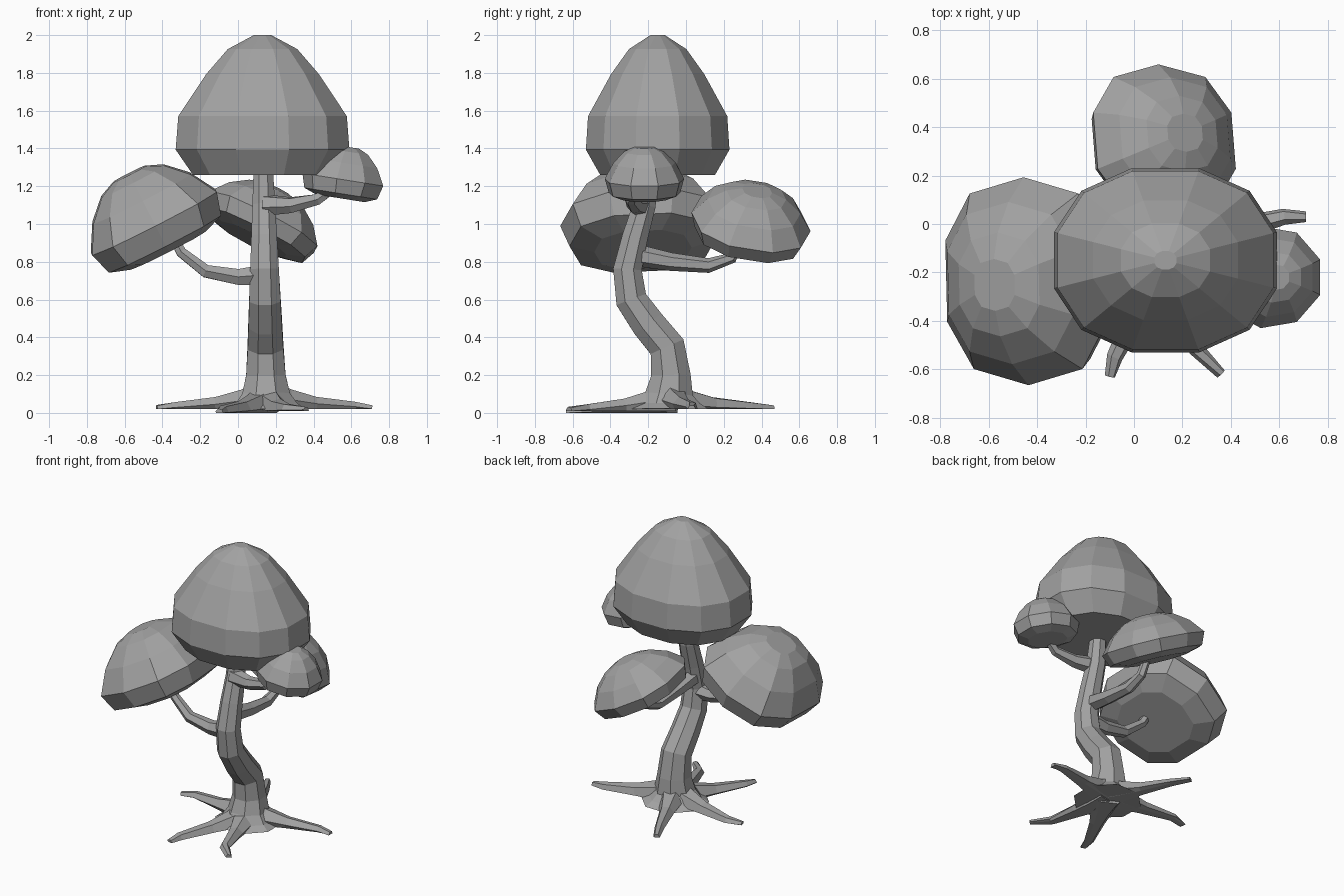
import bpy, bmesh
from math import sin, cos, pi, radians, copysign, exp
from mathutils import Vector, Euler

cube = bpy.data.objects.get("Cube")
if cube:
    bpy.data.objects.remove(cube)

GREY = (.36, .36, .36, 1)
mat = bpy.data.materials.new("plain_grey")
mat.use_nodes = True
mat.diffuse_color = GREY
mat.node_tree.nodes["Principled BSDF"].inputs["Base Color"].default_value = GREY


def loft(name, rings):
    """Skin a list of equal-length vertex rings and cap both ends."""
    bm = bmesh.new()
    loops = [[bm.verts.new(point) for point in ring] for ring in rings]
    count = len(loops[0])
    for low, high in zip(loops, loops[1:]):
        for here in range(count):
            there = (here + 1) % count
            bm.faces.new((low[here], low[there], high[there], high[here]))
    bm.faces.new(loops[0][::-1])
    bm.faces.new(loops[-1])
    bmesh.ops.recalc_face_normals(bm, faces=bm.faces)
    mesh = bpy.data.meshes.new(name)
    bm.to_mesh(mesh)
    bm.free()
    mesh.materials.append(mat)
    obj = bpy.data.objects.new(name, mesh)
    bpy.context.collection.objects.link(obj)


def directions(sides):
    """Angles of a polygon that rests on a flat side."""
    return [2 * pi * (step + .5) / sides for step in range(sides)]


def outline(sides, power):
    """Polygon that fills the unit box; a lower power makes it squarer."""
    points = [[copysign(abs(value) ** power, value) for value in (cos(angle), sin(angle))]
              for angle in directions(sides)]
    widest = max(point[0] for point in points)
    deepest = max(point[1] for point in points)
    return [(x / widest, y / deepest) for x, y in points]


# Crown profiles: share of the height, share of the radius
LOW_DOME = [(-.1, .6), (0, .9), (.3, 1), (.65, .78), (.9, .5), (1, .25)]
TALL_DOME = [(0, .8), (.18, 1), (.42, .97), (.72, .65), (.9, .4), (1, .1)]


def crown(name, centre, radius, tilt, profile, sides, power):
    """Faceted dome; radius gives its half width, half depth and height."""
    turn = Euler([radians(angle) for angle in tilt]).to_matrix()
    wide, deep, tall = radius
    rings = []
    for rise, share in profile:
        rings.append([Vector(centre) + turn @ Vector((x * wide * share, y * deep * share, tall * rise))
                      for x, y in outline(sides, power)])
    loft(name, rings)


def limb(name, points, radii, sides=6, floor=0):
    """Tube along the points, flattened where it meets the floor."""
    rings = []
    for index, (point, radius) in enumerate(zip(points, radii)):
        before = points[max(index - 1, 0)]
        after = points[min(index + 1, len(points) - 1)]
        turn = Vector((0, 0, 1)).rotation_difference(after - before)
        ring = []
        for angle in directions(sides):
            corner = point + turn @ Vector((cos(angle), sin(angle), 0)) * radius
            corner.z = max(corner.z, floor)
            ring.append(corner)
        rings.append(ring)
    loft(name, rings)


def taper(thick, thin, count):
    """Radii that shrink by an even ratio."""
    return [thick * (thin / thick) ** (step / (count - 1)) for step in range(count)]


# Foliage
crown("top_crown", (.13, -.15, 1.26), (.46, .38, .74), (0, 0, 0), TALL_DOME, sides=12, power=.9)
crown("right_crown", (-.39, -.23, .9), (.37, .43, .41), (3, -27, 0), LOW_DOME, sides=10, power=.8)
crown("back_crown", (.09, .33, .94), (.32, .32, .27), (-10, 27, 0), LOW_DOME, sides=10, power=.85)
crown("left_crown", (.55, -.22, 1.16), (.21, .21, .25), (0, 9, 0), LOW_DOME, sides=9, power=1)

# Trunk: an S-bend in depth that widens sharply at the ground
bends = [(-.09, .02), (-.09, .05), (-.09, .1), (-.08, .2), (-.1, .35), (-.2, .47),
         (-.29, .6), (-.31, .76), (-.27, .93), (-.22, 1.1), (-.2, 1.3)]
limb("trunk", [Vector((.15 - z / 80, y, z)) for y, z in bends],
     [.12 - z / 20 + .16 * exp(-20 * z) for y, z in bends], sides=8, floor=.02)

# Branches
branches = {
    "right_branch": [(.12, -.3, .73), (0, -.3, .72), (-.17, -.3, .75), (-.3, -.28, .85), (-.38, -.26, 1)],
    "back_branch": [(.13, -.29, .84), (.14, -.08, .8), (.14, .12, .78), (.14, .24, .82), (.13, .3, .95)],
    "left_branch": [(.14, -.24, 1.1), (.28, -.27, 1.1), (.42, -.29, 1.13), (.52, -.27, 1.2)],
}
for name, path in branches.items():
    limb(name, [Vector(point) for point in path], taper(.06, .025, len(path)))

# Roots: each runs from the trunk through a bend to its tip
hub = Vector((.15, -.09))
roots = {
    "right_root": (.02, (-.33, 0), (-.43, -.02)),
    "left_root": (.02, (.62, .03), (.71, .03)),
    "front_right_root": (0, (-.08, -.55), (-.1, -.63)),
    "front_left_root": (.01, (.26, -.52), (.36, -.62)),
    "back_root": (.02, (-.03, .34), (-.09, .46)),
}
for name, (floor, bend, tip) in roots.items():
    radii = taper(.12, .022, 5)
    plan = [hub.lerp(Vector(bend), share) for share in (0, .25, .55, 1)] + [Vector(tip)]
    points = [Vector((spot.x, spot.y, floor + radius / 2 - .01)) for spot, radius in zip(plan, radii)]
    limb(name, points, radii, floor=floor)
